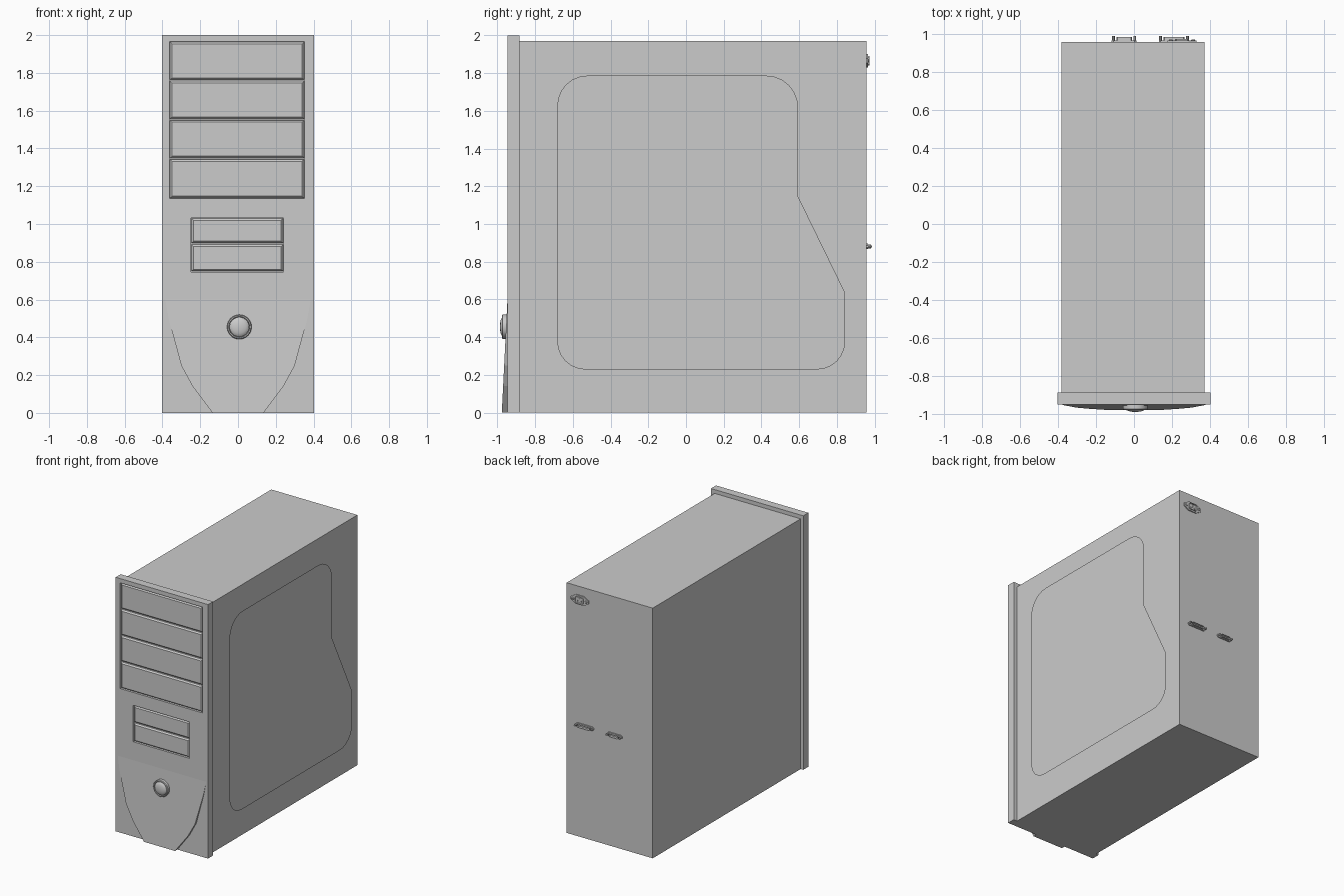
import bpy, bmesh, math
from mathutils import Vector

cube = bpy.data.objects.get("Cube")
if cube:
    bpy.data.objects.remove(cube, do_unlink=True)

grey = bpy.data.materials.new("case grey")
grey.use_nodes = True
COLOUR = (0.6, 0.6, 0.6, 1)
grey.diffuse_color = COLOUR
grey.node_tree.nodes["Principled BSDF"].inputs["Base Color"].default_value = COLOUR

FRONT, SEAM, BACK = -0.947, -0.884, 0.957


def make(name, bm, smooth=False):
    bmesh.ops.recalc_face_normals(bm, faces=bm.faces)
    mesh = bpy.data.meshes.new(name)
    bm.to_mesh(mesh)
    bm.free()
    ob = bpy.data.objects.new(name, mesh)
    bpy.context.collection.objects.link(ob)
    mesh.materials.append(grey)
    if smooth:
        bpy.ops.object.select_all(action='DESELECT')
        ob.select_set(True)
        bpy.context.view_layer.objects.active = ob
        bpy.ops.object.shade_smooth_by_angle(angle=math.radians(35))
    return ob


def box(name, x, y, z, bevel=0):
    bm = bmesh.new()
    bmesh.ops.create_cube(bm, size=1)
    for v in bm.verts:
        v.co = [r[0] if c < 0 else r[1] for c, r in zip(v.co, (x, y, z))]
    if bevel:
        edges = [e for e in bm.edges if all(v.co.y < y[0] + 1e-5 for v in e.verts)]
        bmesh.ops.bevel(bm, geom=edges, offset=bevel, segments=1, affect='EDGES')
    return make(name, bm)


def prism(name, outline, y0, y1, hole=0):
    """Extrude an x-z outline along y, optionally sinking a pocket in the far end."""
    bm = bmesh.new()
    face = bm.faces.new([bm.verts.new((x, y0, z)) for x, z in outline])
    ext = bmesh.ops.extrude_face_region(bm, geom=[face])["geom"]
    for v in (g for g in ext if isinstance(g, bmesh.types.BMVert)):
        v.co.y = y1
    bmesh.ops.recalc_face_normals(bm, faces=bm.faces)
    if hole:
        cap = [f for f in bm.faces if all(abs(v.co.y - y1) < 1e-6 for v in f.verts)]
        bmesh.ops.inset_region(bm, faces=cap, thickness=hole)
        for v in {v for f in cap for v in f.verts}:
            v.co.y = y0 + 0.002
    return make(name, bm)


def lathe(name, profile, x, z, steps=32):
    """Turn a (radius, y) profile around an axis along y."""
    bm = bmesh.new()
    verts = [bm.verts.new((x + r, y, z)) for r, y in profile]
    edges = [bm.edges.new(p) for p in zip(verts, verts[1:])]
    bmesh.ops.spin(bm, geom=verts + edges, cent=(x, 0, z), axis=(0, 1, 0),
                   angle=math.tau, steps=steps)
    bmesh.ops.remove_doubles(bm, verts=bm.verts, dist=1e-5)
    return make(name, bm, smooth=True)


def rounded(corners, steps=6):
    """Round each (u, v, radius) corner of a closed outline."""
    out = []
    for i, (u, v, r) in enumerate(corners):
        p = Vector((u, v))
        if not r:
            out.append(p)
            continue
        a = p + (Vector(corners[i - 1][:2]) - p).normalized() * r
        b = p + (Vector(corners[(i + 1) % len(corners)][:2]) - p).normalized() * r
        c = a + b - p
        for k in range(steps + 1):
            t = math.pi / 2 * k / steps
            out.append(c + (a - c) * math.cos(t) + (b - c) * math.sin(t))
    return out


# Main case
box("case_body", (-0.38, 0.37), (SEAM, BACK), (0, 1.97))

# Front bezel with pockets for the drive covers
bezel = box("front_bezel", (-0.403, 0.402), (FRONT, SEAM), (0, 2))
bays = [("large_bay", -0.363, 0.353, [1.134, 1.346, 1.553, 1.76, 1.967]),
        ("small_bay", -0.25, 0.242, [0.746, 0.895, 1.033])]
for name, x0, x1, levels in bays:
    cutter = box(name + "_cutter", (x0, x1), (FRONT - 0.1, FRONT + 0.02),
                 (levels[0], levels[-1]))
    cutter.hide_render = True
    cutter.hide_viewport = True
    cutter.display_type = 'WIRE'
    cut = bezel.modifiers.new(name, 'BOOLEAN')
    cut.operation = 'DIFFERENCE'
    cut.solver = 'EXACT'
    cut.object = cutter
    for i, (z0, z1) in enumerate(zip(levels, levels[1:])):
        box(f"{name}_cover_{i + 1}", (x0 + 0.004, x1 - 0.004),
            (FRONT + 0.001, FRONT + 0.03), (z0 + 0.004, z1 - 0.004), bevel=0.01)

# Sloping shield on the lower front
half = [(0.135, 0), (0.24, 0.14), (0.3, 0.25), (0.365, 0.49), (0.385, 0.6)]
outline = half + [(-x, z) for x, z in reversed(half)]
shield = prism("lower_shield", outline, FRONT + 0.01, FRONT)
for v in shield.data.vertices:
    if v.co.y < FRONT + 0.005:
        v.co.y = FRONT - 0.03 * (0.6 - v.co.z) / 0.6

# Power button: collar and dome
lathe("button_collar", [(0.065, -0.945), (0.065, -0.972), (0.061, -0.977),
                        (0.055, -0.977), (0.053, -0.965)], 0.007, 0.455)
lathe("power_button", [(0.052, -0.95), (0.052, -0.972), (0.046, -0.978),
                       (0.034, -0.983), (0.018, -0.986), (0, -0.987)], 0.007, 0.455)

# Raised side panel with sloping border
corners = [(-0.683, 1.787, 0.16), (0.595, 1.787, 0.17), (0.595, 1.145, 0),
           (0.844, 0.635, 0), (0.844, 0.228, 0.15), (-0.683, 0.228, 0.15)]
bm = bmesh.new()
panel = bm.faces.new([bm.verts.new((0.37, y, z)) for y, z in rounded(corners)])
panel.normal_update()
if panel.normal.x < 0:
    panel.normal_flip()
bmesh.ops.inset_region(bm, faces=[panel], thickness=0.04)
for v in panel.verts:
    v.co.x = 0.403
make("side_panel", bm, smooth=True)


def pill(cx, cz, w, h, cut):
    """Flat octagon outline around a centre."""
    quarter = [(w, h - cut), (w - cut, h)]
    pts = quarter + [(-x, z) for x, z in reversed(quarter)]
    pts += [(-x, -z) for x, z in pts]
    return [(cx + x, cz + z) for x, z in pts]


# Rear ports: flange, hollow shell and two screw posts each
for name, cx, w in (("wide_port", 0.21, 0.08), ("narrow_port", -0.052, 0.065)):
    cz = 0.881
    prism(name + "_flange", pill(cx, cz, w, 0.0145, 0.01), BACK - 0.005, BACK + 0.008)
    prism(name + "_shell", pill(cx, cz, w - 0.024, 0.011, 0.006),
          BACK, BACK + 0.024, hole=0.003)
    for side in (-1, 1):
        lathe(f"{name}_post_{'right' if side < 0 else 'left'}",
              [(0.007, BACK), (0.007, BACK + 0.03), (0, BACK + 0.03)],
              cx + side * (w - 0.009), cz, steps=6)

# Rear power socket: eared flange, hollow shell, pins and screws
sx, sz = 0.252, 1.866
ears = [(0.077, 0.012), (0.035, 0.036)]
ears += [(-x, z) for x, z in reversed(ears)]
ears += [(-x, -z) for x, z in ears]
prism("socket_flange", [(sx + x, sz + z) for x, z in ears], BACK - 0.005, BACK + 0.008)
prism("socket_shell", pill(sx, sz, 0.036, 0.025, 0.008), BACK, BACK + 0.015, hole=0.005)
for i, (dx, dz) in enumerate([(-0.016, -0.006), (0, 0.006), (0.016, -0.006)]):
    box(f"socket_pin_{i + 1}", (sx + dx - 0.002, sx + dx + 0.002),
        (BACK, BACK + 0.013), (sz + dz - 0.006, sz + dz + 0.006))
for side in (-1, 1):
    lathe(f"socket_screw_{'right' if side < 0 else 'left'}",
          [(0.01, BACK), (0.01, BACK + 0.01), (0.006, BACK + 0.013), (0, BACK + 0.013)],
          sx + side * 0.058, sz, steps=12)
